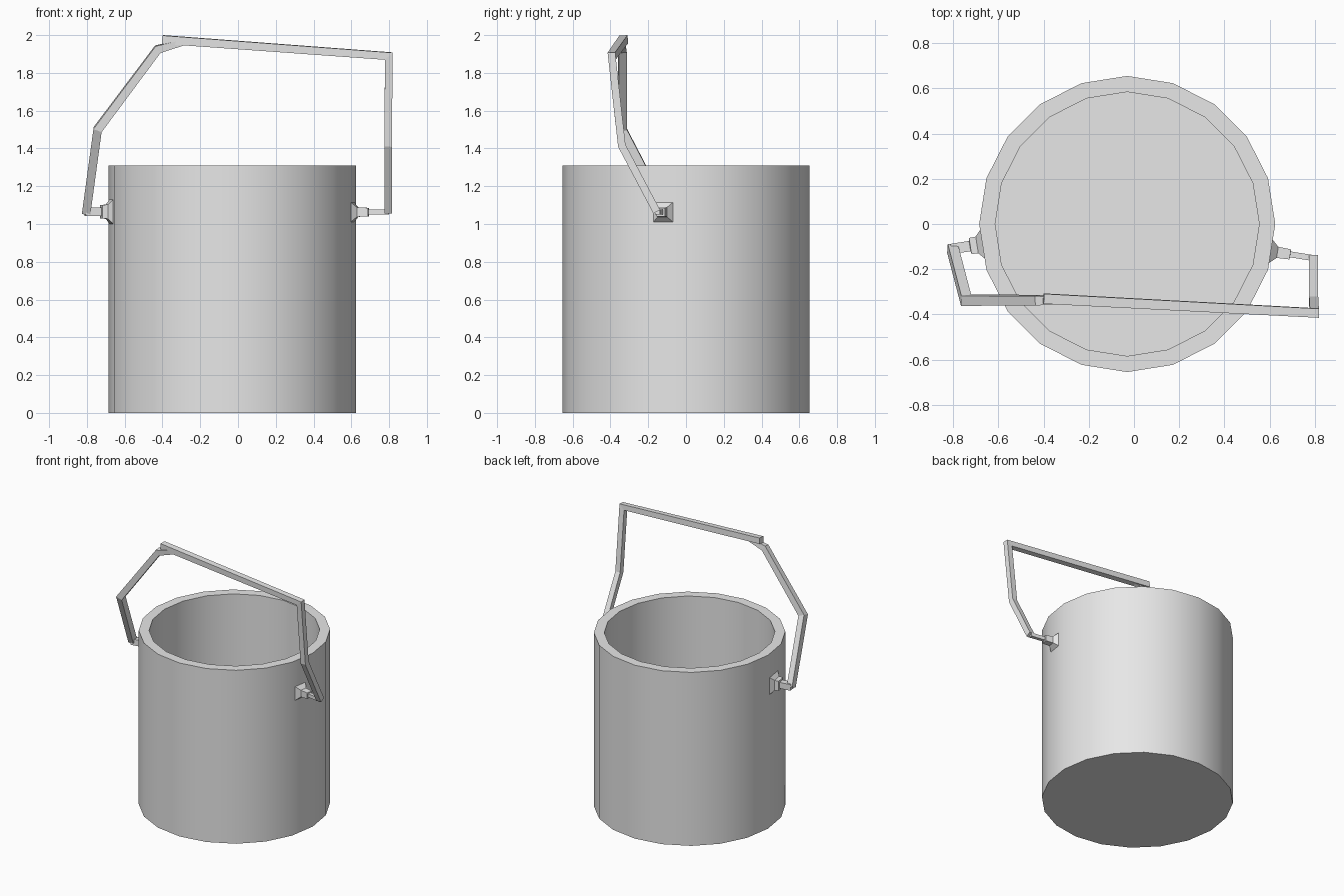
import bpy
import bmesh
import math
from mathutils import Vector

cube = bpy.data.objects.get("Cube")
if cube:
    bpy.data.objects.remove(cube, do_unlink=True)

# Single plain grey used everywhere
GREY = (0.8, 0.8, 0.8, 1)
metal = bpy.data.materials.new("plain_grey_metal")
metal.use_nodes = True
metal.diffuse_color = GREY
metal.node_tree.nodes["Principled BSDF"].inputs["Base Color"].default_value = GREY


def finish(name, bm):
    bmesh.ops.recalc_face_normals(bm, faces=bm.faces)
    mesh = bpy.data.meshes.new(name)
    bm.to_mesh(mesh)
    bm.free()
    mesh.materials.append(metal)
    obj = bpy.data.objects.new(name, mesh)
    bpy.context.collection.objects.link(obj)
    return obj


def square_bar(name, points, widths, hint):
    """Square section swept along a polyline with mitred corners."""
    pts = [Vector(p) for p in points]
    dirs = [(b - a).normalized() for a, b in zip(pts, pts[1:])]
    side = Vector(hint)
    side = (side - dirs[0] * side.dot(dirs[0])).normalized()
    bm = bmesh.new()
    rings = []
    for i, (p, w) in enumerate(zip(pts, widths)):
        d_in = dirs[max(i - 1, 0)]
        d_out = dirs[min(i, len(dirs) - 1)]
        plane = (d_in + d_out).normalized()
        up = d_in.cross(side)
        ring = []
        for sx, sy in ((1, 1), (-1, 1), (-1, -1), (1, -1)):
            o = (side * sx + up * sy) * w / 2
            o -= d_in * o.dot(plane) / d_in.dot(plane)
            ring.append(bm.verts.new(p + o))
        rings.append(ring)
        side = d_in.rotation_difference(d_out) @ side
    for r, s in zip(rings, rings[1:]):
        for k in range(4):
            bm.faces.new((r[k], r[k - 1], s[k - 1], s[k]))
    bm.faces.new(rings[0])
    bm.faces.new(rings[-1])
    return finish(name, bm)


def mount(name, base, angle, stations):
    """Flared plate, block and pin stacked outward from the wall."""
    axis = Vector((math.cos(angle), math.sin(angle), 0))
    square_bar(name, [Vector(base) + axis * s for s, w in stations],
               [w for s, w in stations], (0, 0, 1))


# Bucket: thick-walled, twenty-sided, open at the top
HEIGHT, RADIUS, WALL, FLOOR = 1.31, 0.655, 0.07, 0.07
bm = bmesh.new()
bmesh.ops.create_cone(bm, cap_ends=True, segments=20, radius1=RADIUS,
                      radius2=RADIUS, depth=HEIGHT)
bmesh.ops.translate(bm, verts=bm.verts, vec=(-0.03, 0, HEIGHT / 2))
bm.faces.ensure_lookup_table()
rim = max(bm.faces, key=lambda f: f.calc_center_median().z)
bmesh.ops.inset_region(bm, faces=[rim], thickness=WALL, use_even_offset=True)
ext = bmesh.ops.extrude_face_region(bm, geom=[rim])
inner = [v for v in ext["geom"] if isinstance(v, bmesh.types.BMVert)]
if rim.is_valid:
    bmesh.ops.delete(bm, geom=[rim], context="FACES_ONLY")
bmesh.ops.translate(bm, verts=inner, vec=(0, 0, FLOOR - HEIGHT))
bucket = finish("bucket", bm)
bpy.ops.object.select_all(action="DESELECT")
bucket.select_set(True)
bpy.context.view_layer.objects.active = bucket
bpy.ops.object.shade_smooth_by_angle(angle=math.radians(30))

# Handle mounts on both sides
TILT = math.radians(9)
mount("left_mount", (0.6, -0.12, 1.063), -TILT,
      [(-0.01, 0.105), (0.005, 0.105), (0.035, 0.05), (0.092, 0.045),
       (0.093, 0.026), (0.2, 0.026)])
mount("right_mount", (-0.665, -0.088, 1.065), math.pi + TILT,
      [(-0.01, 0.13), (0.005, 0.13), (0.03, 0.075), (0.06, 0.072),
       (0.062, 0.046), (0.145, 0.046)])

# Handle: post and long grip, then the bent arm meeting the grip's end
square_bar("handle_grip",
           [(0.795, -0.155, 1.065), (0.795, -0.34, 1.415),
            (0.798, -0.393, 1.889), (-0.4, -0.33, 1.977)],
           [0.04, 0.04, 0.04, 0.044], (1, 0, 0))
square_bar("handle_arm",
           [(-0.803, -0.108, 1.06), (-0.743, -0.337, 1.5),
            (-0.425, -0.337, 1.925), (-0.29, -0.337, 1.962)],
           [0.045, 0.045, 0.042, 0.03], (0, 1, 0))
